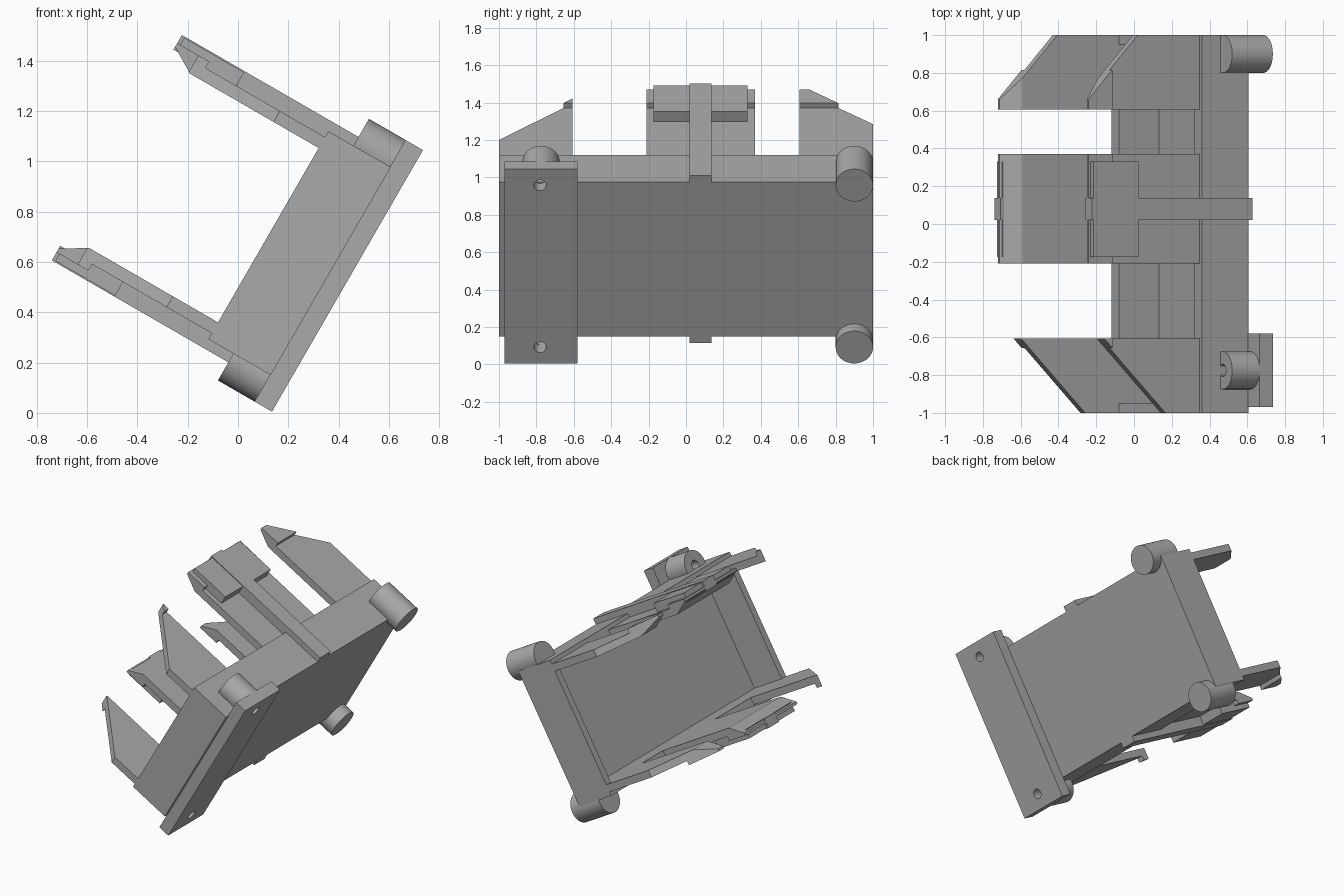
import bpy, bmesh, math
from mathutils import Vector

cube = bpy.data.objects.get("Cube")
if cube:
    bpy.data.objects.remove(cube, do_unlink=True)

# One plain grey
grey = bpy.data.materials.new("plain_grey")
grey.use_nodes = True
grey.diffuse_color = (0.4, 0.4, 0.4, 1)
grey.node_tree.nodes["Principled BSDF"].inputs["Base Color"].default_value = grey.diffuse_color

# Tilted frame: u = depth inward from the mounting face, v = along that face
ORIGIN = Vector((0.135, 0, 0.005))
C, S = math.cos(math.radians(30)), math.sin(math.radians(30))
U, V, Y = Vector((-C, 0, S)), Vector((S, 0, C)), Vector((0, 1, 0))
HEIGHT = 1.2


def finish(name, bm, flip=False):
    """Place a mesh given as (u, y, v) into the tilted frame."""
    for p in bm.verts:
        u, y, v = p.co
        p.co = ORIGIN + U * u + Y * y + V * (HEIGHT - v if flip else v)
    bmesh.ops.recalc_face_normals(bm, faces=bm.faces)
    mesh = bpy.data.meshes.new(name)
    bm.to_mesh(mesh)
    bm.free()
    mesh.materials.append(grey)
    obj = bpy.data.objects.new(name, mesh)
    bpy.context.collection.objects.link(obj)
    return obj


def prism(name, profile, y0, y1, flip=False, cut=None):
    """Extrude a (u, v) profile along y, optionally trimmed by a slanted line."""
    bm = bmesh.new()
    face = bm.faces.new([bm.verts.new((u, y0, v)) for u, v in profile])
    ext = bmesh.ops.extrude_face_region(bm, geom=[face])["geom"]
    bmesh.ops.translate(bm, vec=(0, y1 - y0, 0),
                        verts=[g for g in ext if isinstance(g, bmesh.types.BMVert)])
    if cut:
        (ua, ya), (ub, yb) = cut
        normal = Vector((abs(yb - ya), (ub - ua) * (1 if ya > 0 else -1), 0))
        if ya < 0:
            normal.y = -abs(normal.y)
        else:
            normal.y = abs(normal.y)
        res = bmesh.ops.bisect_plane(bm, geom=bm.verts[:] + bm.edges[:] + bm.faces[:],
                                     plane_co=(ua, ya, 0), plane_no=normal, clear_outer=True)
        edges = [e for e in res["geom_cut"] if isinstance(e, bmesh.types.BMEdge)]
        bmesh.ops.edgeloop_fill(bm, edges=edges)
    return finish(name, bm, flip)


def box(name, u, v, y, flip=False):
    return prism(name, [(u[0], v[0]), (u[1], v[0]), (u[1], v[1]), (u[0], v[1])], *y, flip)


def rod(name, y, v, radius, u0, u1):
    """Cylinder running along the depth direction."""
    bm = bmesh.new()
    bmesh.ops.create_cone(bm, cap_ends=True, segments=40, radius1=radius, radius2=radius, depth=u1 - u0)
    for p in bm.verts:
        p.co = Vector(((u0 + u1) / 2 + p.co.z, y + p.co.x, v + p.co.y))
    return finish(name, bm)


def subtract(obj, *cutters):
    bpy.context.view_layer.objects.active = obj
    for cutter in cutters:
        mod = obj.modifiers.new("cut", 'BOOLEAN')
        mod.operation, mod.solver, mod.object = 'DIFFERENCE', 'EXACT', cutter
        bpy.ops.object.modifier_apply(modifier=mod.name)
        bpy.data.objects.remove(cutter, do_unlink=True)


DEPTH = 0.363                      # depth of the box body
FACE = 0.077                       # outer face of the body
PORT_V, PORT_Y = (0.42, 0.78), (-0.89, -0.67)

# Face frame with large window and small port
frame = box("face_frame", (FACE, 0.12), (0.123, 1.077), (-1, 1))
subtract(frame,
         box("window_cutter", (0, 0.3), (0.32, 0.886), (-0.40, 0.76)),
         box("port_cutter", (0, 0.3), PORT_V, PORT_Y))

# End walls
for side, y in (("right", (-1, -0.95)), ("left", (0.95, 1))):
    box(side + "_end_wall", (0.12, DEPTH), (0.2, 1.0), y)

# Mounting flange with port and screw holes
flange = box("mounting_flange", (0, 0.08), (0, HEIGHT), (-0.97, -0.58))
subtract(flange, box("flange_port_cutter", (-0.1, 0.2), PORT_V, PORT_Y))

# Screw bosses
for level, v in (("lower", 0.1), ("upper", 1.1)):
    subtract(flange, rod("screw_cutter", -0.78, v, 0.033, -0.1, 0.2))
    for side, y, start, hole in (("right", -0.775, 0.08, 0.033), ("left", 0.9, 0, 0.04)):
        boss = rod(f"{level}_{side}_boss", y, v, 0.1, start, 0.248)
        subtract(boss, rod("bore_cutter", y, v, hole, -0.1, 0.4))
        bpy.ops.object.select_all(action='DESELECT')
        boss.select_set(True)
        bpy.context.view_layer.objects.active = boss
        bpy.ops.object.shade_smooth_by_angle(angle=math.radians(30))

# Arms: same set above and mirrored below
ARM = [(DEPTH, 1.0), (DEPTH, 1.05), (0.912, 1.05), (0.912, 1.08),
       (1.058, 1.08), (1.058, 1.063), (0.954, 1.0)]
for level, flip in (("upper", False), ("lower", True)):
    box(level + "_arm_root", (0.12, DEPTH), (1.0, 1.077), (-1, 1), flip)
    prism(level + "_right_finger", ARM, -1, -0.607, flip, cut=((0.57, -1), (0.958, -0.61)))
    prism(level + "_left_finger", ARM, 0.607, 1, flip, cut=((0.74, 1), (1.058, 0.66)))
    tab = prism(level + "_centre_tab", ARM, -0.21, 0.37, flip)
    subtract(tab, box("pocket_cutter", (0.815, 0.95), (0.9, 1.04), (-0.115, 0.27), flip))
    box(level + "_tab_pad", (0.77, 1.045), (1.05, 1.112), (-0.175, 0.33), flip)
    box(level + "_centre_rib", (FACE, 1.058), (1.05, 1.117), (0.02, 0.137), flip)
